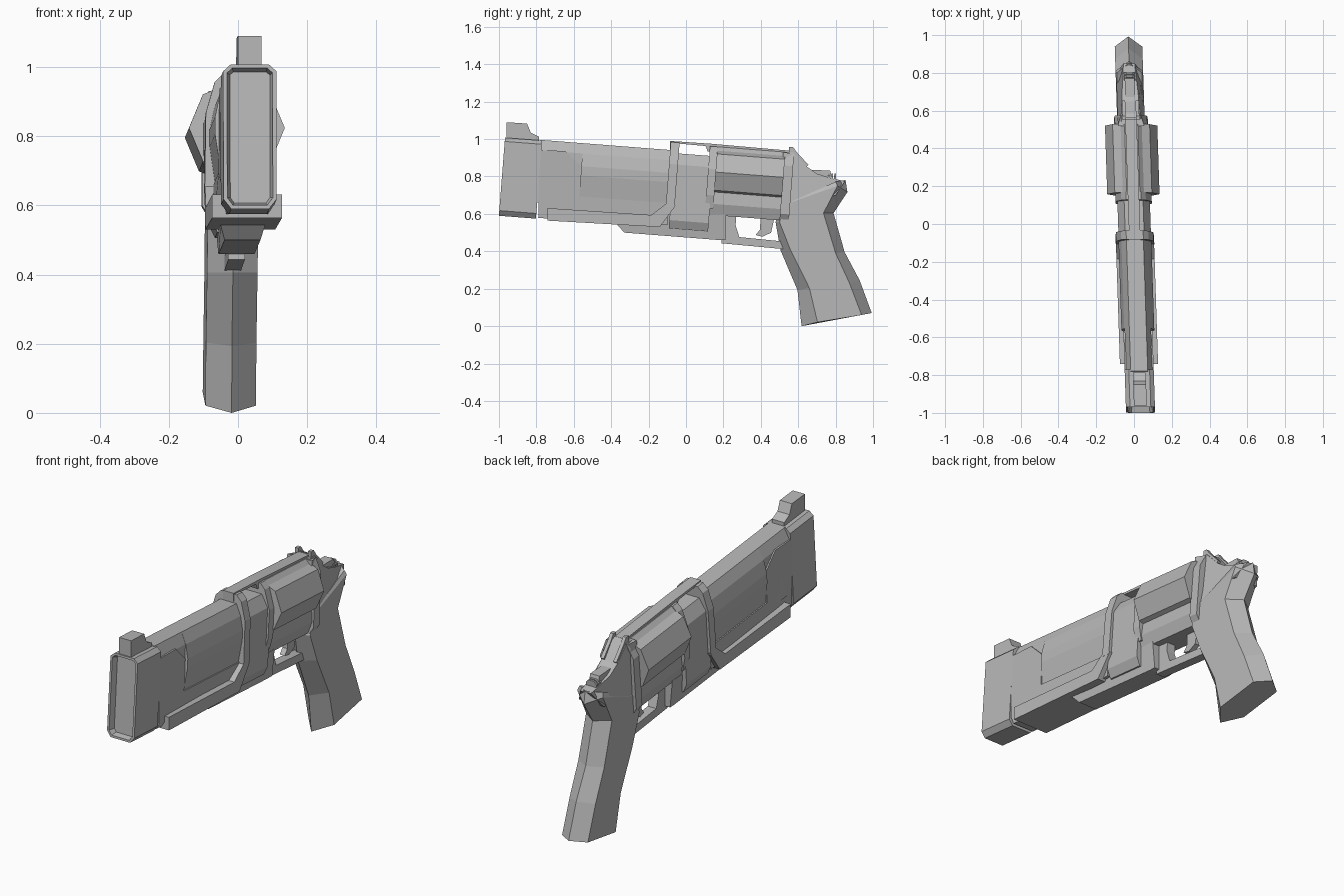
import bpy, bmesh, math

PITCH = 0.078          # the barrel axis dips slightly toward the rear
steel = bpy.data.materials.new("grey_steel")
steel.diffuse_color = (0.48, 0.48, 0.48, 1)


def centre(y):
    return 0.002 - 0.033 * y     # slight yaw of the whole model


def loft(name, sections):
    """Skin closed rings of (x, y, z) points, capping both ends."""
    bm = bmesh.new()
    rings = [[bm.verts.new((x + centre(y), y, z)) for x, y, z in s] for s in sections]
    n = len(rings[0])
    for a, b in zip(rings, rings[1:]):
        for i in range(n):
            j = (i + 1) % n
            bm.faces.new((a[i], a[j], b[j], b[i]))
    first = bm.faces.new(rings[0][::-1])
    bm.faces.new(rings[-1])
    bmesh.ops.recalc_face_normals(bm, faces=bm.faces[:])
    if name == "muzzle_block":   # recessed muzzle face
        bmesh.ops.inset_individual(bm, faces=[first], thickness=0.012, depth=0)
        bmesh.ops.inset_individual(bm, faces=[first], thickness=0.009, depth=-0.03)
    me = bpy.data.meshes.new(name)
    bm.to_mesh(me)
    bm.free()
    me.materials.append(steel)
    ob = bpy.data.objects.new(name, me)
    bpy.context.collection.objects.link(ob)
    return ob


def prism(name, pts, hw, x=0.0):
    """Side outline (y, z[, half width]) extruded across x."""
    loft(name, [[(x + s * (p[2] if len(p) > 2 else hw), p[0], p[1]) for p in pts]
                for s in (-1, 1)])


def axial(name, y0, y1, half, scale1=1.0):
    """Mirrored half section (x, height) run along the tilted barrel axis."""
    ring = half + [(-x, c) for x, c in reversed(half)]
    mid = sum(c for _, c in ring) / len(ring)

    def place(x, c, y):
        yy = y + PITCH * (c - 0.8)
        return (x, yy, c - PITCH * yy)
    loft(name, [[place(x * k, mid + (c - mid) * k, y) for x, c in ring]
                for y, k in ((y0, 1), (y1, scale1))])


# barrel
axial("muzzle_block", -0.978, -0.78,
      [(0.055, 0.932), (0.077, 0.912), (0.077, 0.54), (0.055, 0.512)])
axial("barrel_top", -0.79, -0.55, [(0.045, 0.935), (0.07, 0.88), (0.07, 0.6)])
axial("barrel", -0.56, -0.06,
      [(0.045, 0.935), (0.072, 0.88), (0.087, 0.812), (0.087, 0.762), (0.07, 0.645)])
prism("barrel_side_panel", [(-0.785, 0.941), (-0.645, 0.936), (-0.565, 0.856), (-0.575, 0.695),
                            (-0.1, 0.658), (-0.1, 0.54), (-0.3, 0.54, 0.06),
                            (-0.79, 0.579, 0.06), (-0.788, 0.605)], 0.077)
prism("front_sight", [(-0.96, 1.0), (-0.96, 1.09), (-0.85, 1.083), (-0.83, 1.035),
                      (-0.785, 1.012), (-0.785, 0.985)], 0.034)

# band and lower rail
axial("band", -0.095, -0.048, [(0.045, 0.978), (0.072, 0.95), (0.098, 0.86), (0.102, 0.63)])
prism("lower_rail", [(-0.74, 0.631), (-0.185, 0.594), (-0.1, 0.66), (-0.055, 0.645),
                     (-0.14, 0.53), (-0.74, 0.564)], 0.101)

# frame around the cylinder
axial("frame_middle", -0.07, 0.14, [(0.05, 0.92), (0.086, 0.86), (0.086, 0.56), (0.065, 0.515)])
axial("frame_collar", 0.115, 0.158,
      [(0.04, 0.972), (0.065, 0.945), (0.096, 0.85), (0.096, 0.71), (0.08, 0.64)])
prism("top_strap", [(-0.085, 0.99), (0.136, 0.975), (0.555, 0.938), (0.555, 0.89),
                    (0.136, 0.93), (0.115, 0.935), (0.105, 0.963), (-0.04, 0.976),
                    (-0.055, 0.94), (-0.085, 0.94)], 0.03)
axial("cylinder_cover", 0.15, 0.55, [(0.035, 0.972), (0.062, 0.945), (0.062, 0.9)])
axial("frame_bottom", 0.13, 0.53, [(0.075, 0.73), (0.08, 0.665), (0.06, 0.605)])
axial("recoil_shield", 0.515, 0.565, [(0.05, 0.972), (0.086, 0.9), (0.09, 0.64), (0.06, 0.59)])

# eight sided cylinder with corners at the sides
R = 0.138
axial("cylinder", 0.155, 0.518,
      [(R * math.sin(math.radians(a)) + 0.0005, 0.836 + R * math.cos(math.radians(a)))
       for a in (0, 45, 90, 135, 180)])

# underside lug, trigger guard and trigger
prism("under_lug", [(-0.37, 0.545), (-0.33, 0.5, 0.052), (0.18, 0.46, 0.052),
                    (0.21, 0.46, 0.052), (0.21, 0.6), (-0.1, 0.6)], 0.065)
prism("trigger_guard", [(0.2, 0.605), (0.27, 0.6), (0.265, 0.54), (0.285, 0.476),
                        (0.525, 0.452), (0.52, 0.412), (0.19, 0.443)], 0.024)
prism("trigger", [(0.4, 0.59), (0.475, 0.59), (0.455, 0.5), (0.41, 0.478),
                  (0.372, 0.487), (0.395, 0.515)], 0.014)

# rear frame, rear sight and hammer
prism("rear_frame", [(0.52, 0.93, 0.07), (0.585, 0.92, 0.05), (0.65, 0.85, 0.045),
                     (0.7, 0.815, 0.042), (0.78, 0.79, 0.035), (0.85, 0.775, 0.03),
                     (0.8, 0.7), (0.52, 0.6), (0.5, 0.65)], 0.07)
for side in (-1, 1):
    prism("rear_sight_ear", [(0.55, 0.92), (0.55, 0.958), (0.572, 0.958), (0.592, 0.93),
                             (0.655, 0.862), (0.63, 0.84)], 0.009, side * 0.036)
prism("rear_sight_bar", [(0.56, 0.9), (0.56, 0.94), (0.585, 0.93), (0.645, 0.855), (0.63, 0.84)], 0.03)
prism("hammer", [(0.61, 0.87), (0.67, 0.835), (0.77, 0.832), (0.78, 0.8),
                 (0.76, 0.77), (0.62, 0.78)], 0.026)
for i in range(3):
    axial("hammer_spur_ridge", 0.755 + 0.016 * i, 0.765 + 0.016 * i,
          [(0.016, 0.878), (0.03, 0.862), (0.03, 0.842), (0.016, 0.828)])

# grip: front ridge, side front, side rear and rear ridge at each level
levels = [((0.618, 0.0), (0.703, 0.021), (0.939, 0.06), (0.993, 0.07), 0.073),
          ((0.596, 0.193), (0.66, 0.203), (0.874, 0.23), (0.928, 0.246), 0.073),
          ((0.505, 0.406), (0.559, 0.406), (0.8, 0.39), (0.848, 0.396), 0.073),
          ((0.479, 0.556), (0.5, 0.556), (0.735, 0.604), (0.789, 0.604), 0.073),
          ((0.505, 0.64), (0.53, 0.65), (0.81, 0.75), (0.863, 0.717), 0.073),
          ((0.52, 0.645), (0.55, 0.66), (0.8, 0.772), (0.853, 0.781), 0.066)]
loft("grip", [[(0, *f), (w, *sf), (w, *sr), (0, *r), (-w, *sr), (-w, *sf)]
              for f, sf, sr, r, w in levels])
